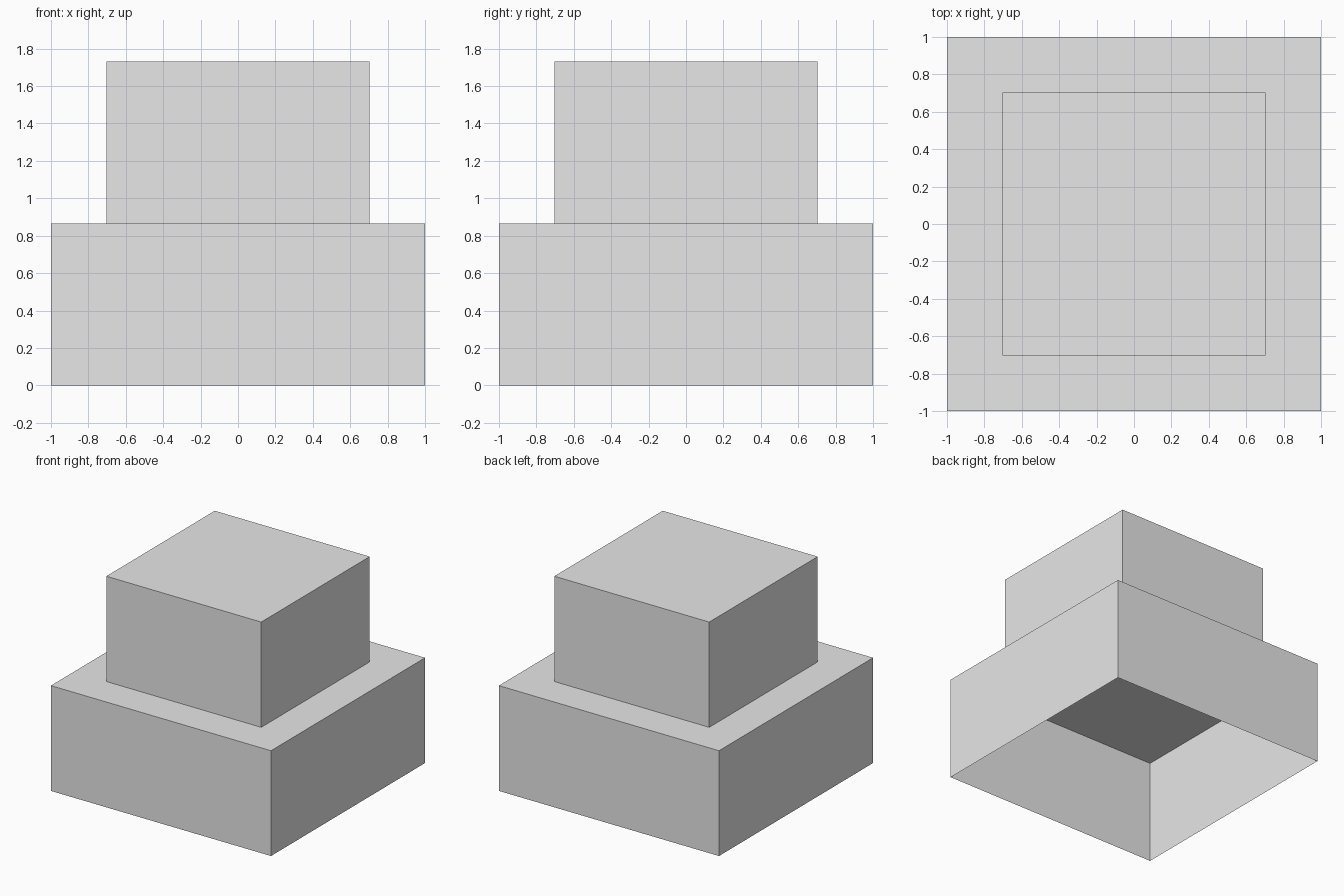
import bpy
import bmesh
from mathutils import Matrix

cube = bpy.data.objects.get("Cube")
if cube:
    bpy.data.objects.remove(cube, do_unlink=True)

TIER_HEIGHT = 0.865

# Single plain grey for the whole model
grey = bpy.data.materials.new("light_grey")
grey.use_nodes = True
colour = (0.8, 0.8, 0.8, 1.0)
grey.diffuse_color = colour
grey.node_tree.nodes["Principled BSDF"].inputs["Base Color"].default_value = colour


def open_box(name, width, base_z):
    """Square box shell with a closed top and no floor."""
    bm = bmesh.new()
    bmesh.ops.create_cube(bm, size=1.0)
    bm.normal_update()
    floor = [f for f in bm.faces if f.normal.z < -0.5]
    bmesh.ops.delete(bm, geom=floor, context='FACES_ONLY')
    bmesh.ops.transform(
        bm, verts=bm.verts,
        matrix=Matrix.Translation((0, 0, base_z + TIER_HEIGHT / 2))
        @ Matrix.Diagonal((width, width, TIER_HEIGHT, 1)))
    mesh = bpy.data.meshes.new(name)
    bm.to_mesh(mesh)
    bm.free()
    mesh.materials.append(grey)
    obj = bpy.data.objects.new(name, mesh)
    bpy.context.collection.objects.link(obj)
    return obj


# Wide lower tier with the narrower one standing on it
open_box("lower_tier", 2.0, 0.0)
open_box("upper_tier", 1.408, TIER_HEIGHT)
